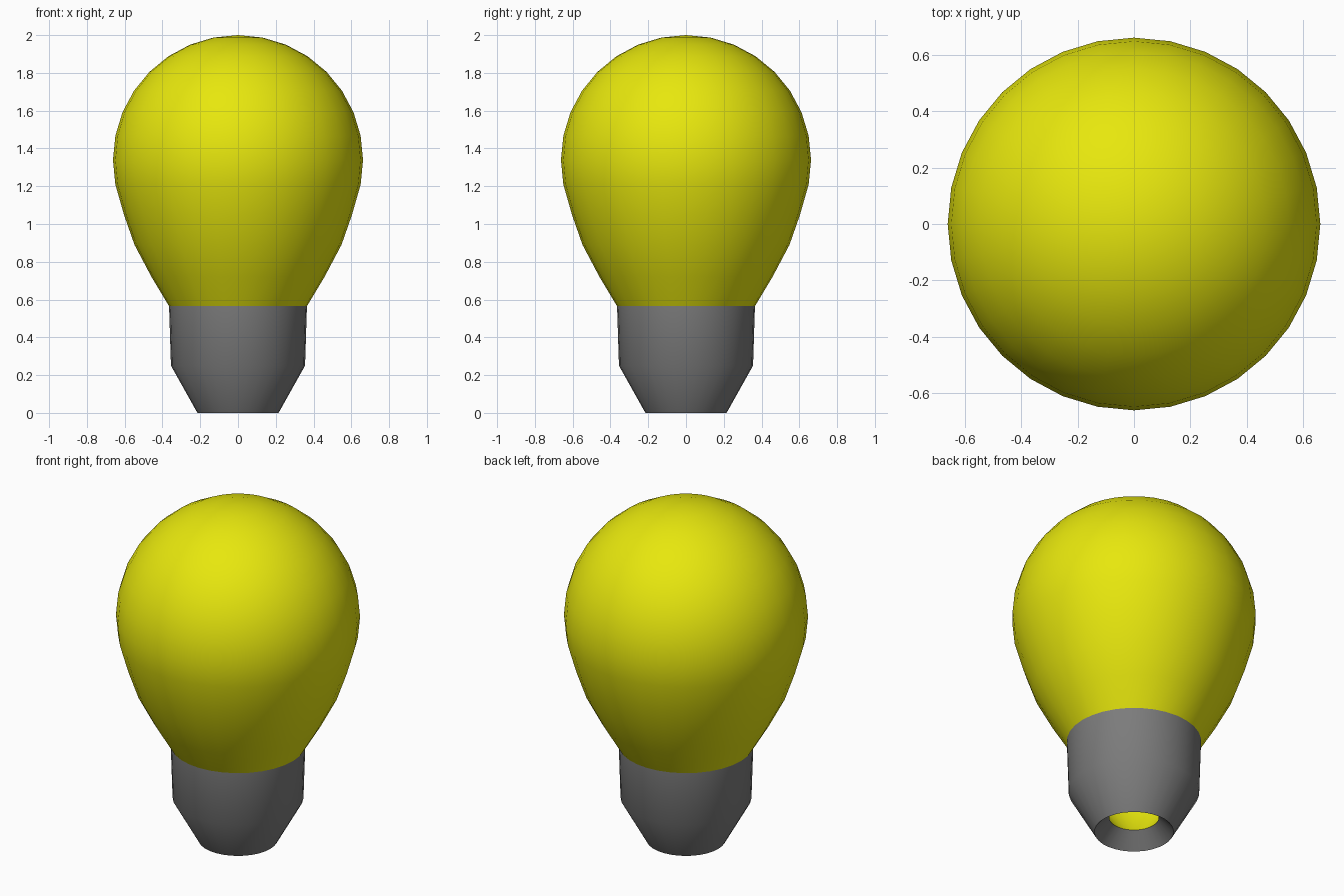
import bpy
import bmesh
from math import sin, cos, pi, radians

if "Cube" in bpy.data.objects:
    bpy.data.objects.remove(bpy.data.objects["Cube"], do_unlink=True)

SEGMENTS = 32
RADIUS, CENTRE = 0.662, 1.338


def material(name, colour):
    mat = bpy.data.materials.new(name)
    mat.use_nodes = True
    mat.diffuse_color = colour
    mat.node_tree.nodes["Principled BSDF"].inputs["Base Color"].default_value = colour
    return mat


def lathe(name, profile, mat, angle):
    """Turn a bottom-to-top (radius, z) profile round the z axis."""
    bm = bmesh.new()
    rings = []
    for r, z in profile:
        if r < 0.001:
            rings.append([bm.verts.new((0, 0, z))] * SEGMENTS)
        else:
            turns = [2 * pi * i / SEGMENTS for i in range(SEGMENTS)]
            rings.append([bm.verts.new((r * cos(a), r * sin(a), z)) for a in turns])
    for low, high in zip(rings, rings[1:]):
        for i in range(SEGMENTS):
            j = (i + 1) % SEGMENTS
            corners = dict.fromkeys((low[i], low[j], high[j], high[i]))
            bm.faces.new(list(corners))
    mesh = bpy.data.meshes.new(name)
    bm.to_mesh(mesh)
    bm.free()
    mesh.materials.append(mat)
    obj = bpy.data.objects.new(name, mesh)
    bpy.context.collection.objects.link(obj)
    bpy.ops.object.select_all(action="DESELECT")
    obj.select_set(True)
    bpy.context.view_layer.objects.active = obj
    bpy.ops.object.shade_smooth_by_angle(angle=radians(angle))
    return obj


yellow = material("bulb yellow", (0.8, 0.8, 0.004, 1))
grey = material("base grey", (0.2, 0.2, 0.2, 1))

# Glass: tapered neck running into a round dome
neck = [(0.365, 0.565), (0.458, 0.72), (0.548, 0.89), (0.604, 1.05)]
dome = [(RADIUS * cos(k * pi / 16), CENTRE + RADIUS * sin(k * pi / 16))
        for k in range(-1, 9)]
lathe("glass_bulb", neck + dome, yellow, 40)

# Base: recessed lip, tapered foot and near-straight collar
lathe("base", [(0.134, 0.088), (0.215, 0), (0.355, 0.25), (0.365, 0.565)], grey, 40)

# Inner lining seen through the opening in the foot, turned to face inwards
lining = lathe("inner_lining",
               [(0.134, 0.088), (0.28, 0.3), (0.29, 0.6), (0.36, 0.75)], yellow, 40)
lining.data.flip_normals()
